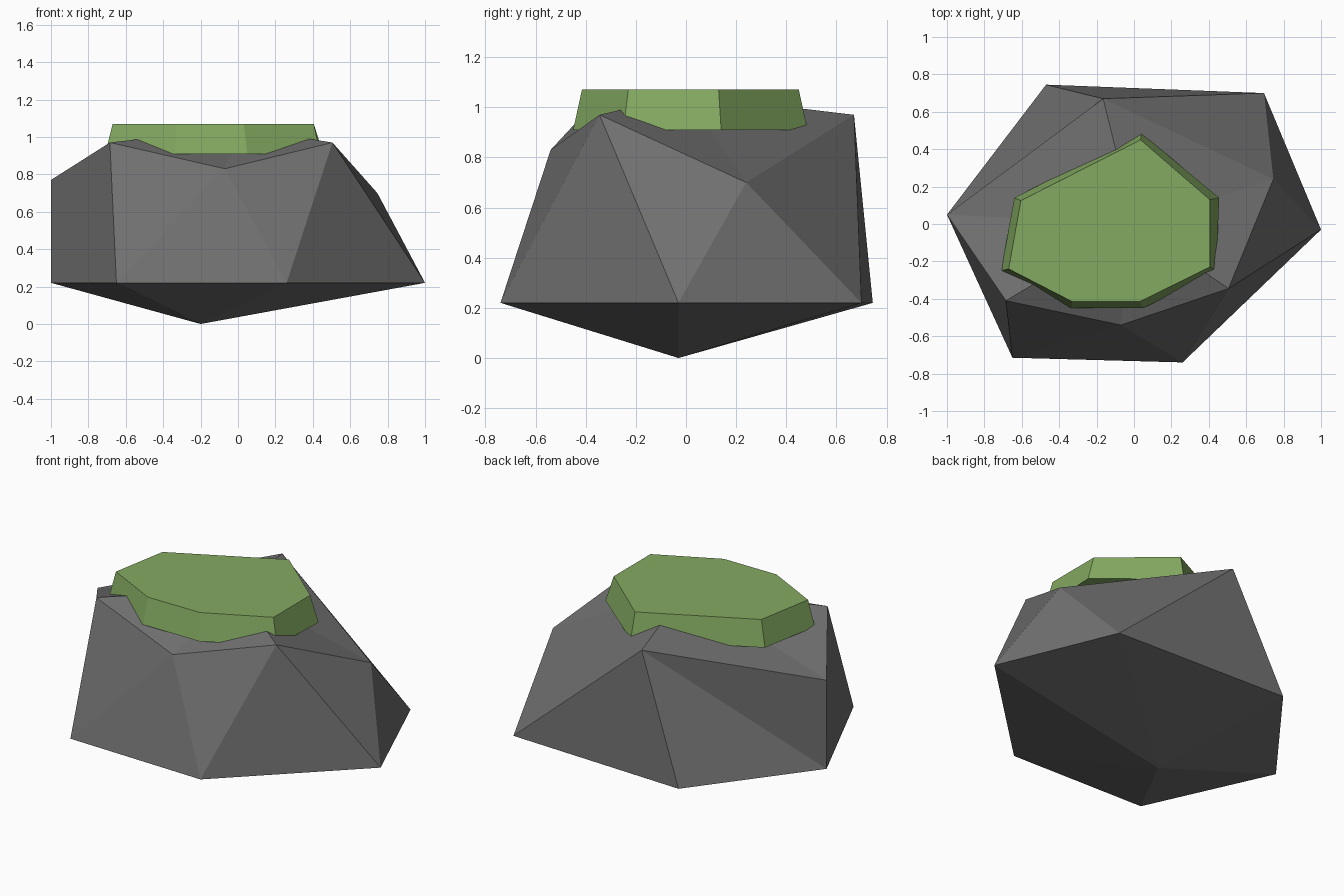
import bpy
import bmesh

cube = bpy.data.objects.get("Cube")
if cube:
    bpy.data.objects.remove(cube, do_unlink=True)


def make_material(name, rgb):
    mat = bpy.data.materials.new(name)
    mat.use_nodes = True
    colour = (*rgb, 1.0)
    mat.diffuse_color = colour
    mat.node_tree.nodes["Principled BSDF"].inputs["Base Color"].default_value = colour
    return mat


def finish(bm, name, mat):
    bmesh.ops.recalc_face_normals(bm, faces=bm.faces)
    mesh = bpy.data.meshes.new(name)
    bm.to_mesh(mesh)
    bm.free()
    mesh.materials.append(mat)
    obj = bpy.data.objects.new(name, mesh)
    bpy.context.collection.objects.link(obj)
    return obj


stone = make_material("grey stone", (0.16, 0.16, 0.16))
moss = make_material("moss green", (0.23, 0.40, 0.12))

# Rock: wide base ring, uneven shoulder ring, and a peak above and below
BASE = [(-1, 0.05), (-0.65, -0.715), (0.26, -0.74), (1, -0.03), (0.695, 0.70), (-0.47, 0.745)]
SHOULDER = [(-1, 0.05, 0.77), (-0.685, -0.41, 0.97), (-0.07, -0.54, 0.83),
            (0.505, -0.345, 0.97), (0.745, 0.24, 0.70), (-0.165, 0.67, 0.97)]

bm = bmesh.new()
base = [bm.verts.new((x, y, 0.22)) for x, y in BASE]
shoulder = [bm.verts.new(p) for p in SHOULDER]
peak = bm.verts.new((0, 0, 1.05))
foot = bm.verts.new((-0.2, -0.03, 0))
count = len(base)
for i in range(count):
    j = (i + 1) % count
    bm.faces.new((peak, shoulder[i], shoulder[j]))
    bm.faces.new((foot, base[j], base[i]))
    # Facets all lean the same way except the last pair
    if j:
        bm.faces.new((shoulder[i], base[i], shoulder[j]))
        bm.faces.new((shoulder[j], base[i], base[j]))
    else:
        bm.faces.new((shoulder[i], base[i], base[j]))
        bm.faces.new((shoulder[i], base[j], shoulder[j]))
finish(bm, "rock", stone)

# Moss cap: seven-sided slab, narrower at the top, sunk into the rock
CAP_LOW = [(0.04, 0.485), (-0.64, 0.14), (-0.71, -0.25), (-0.335, -0.45),
           (0.05, -0.45), (0.44, -0.25), (0.455, 0.14)]
CAP_TOP = [(0.035, 0.45), (-0.605, 0.125), (-0.67, -0.24), (-0.33, -0.415),
           (0.03, -0.415), (0.405, -0.23), (0.405, 0.13)]

bm = bmesh.new()
low = [bm.verts.new((x, y, 0.91)) for x, y in CAP_LOW]
top = [bm.verts.new((x, y, 1.07)) for x, y in CAP_TOP]
bm.faces.new(top)
bm.faces.new(low[::-1])
for i in range(len(low)):
    bm.faces.new((low[i - 1], low[i], top[i], top[i - 1]))
finish(bm, "moss_cap", moss)
